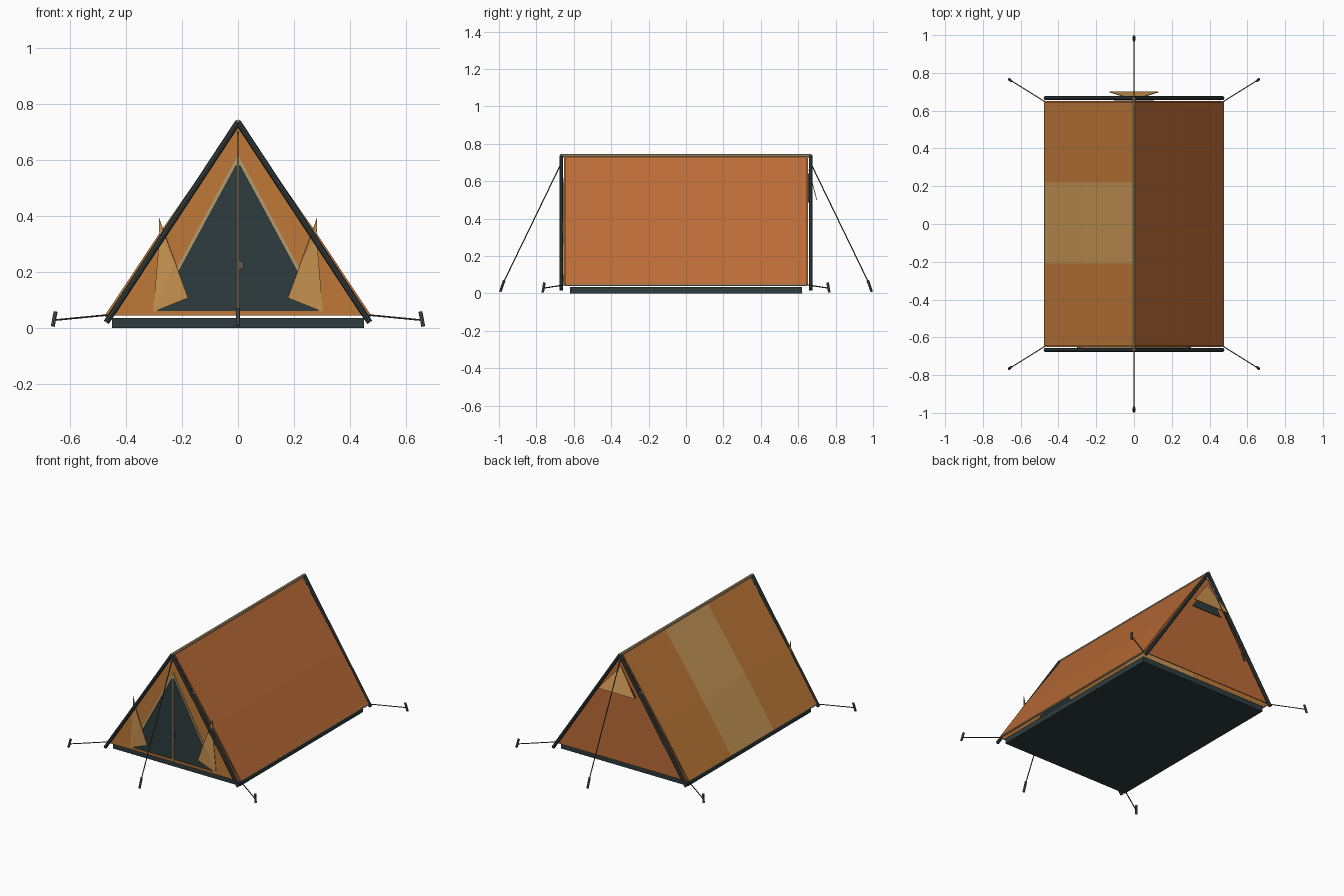
import bpy, bmesh
from mathutils import Vector

if "Cube" in bpy.data.objects:
    bpy.data.objects.remove(bpy.data.objects["Cube"])


def mat(name, r, g, b):
    m = bpy.data.materials.new(name)
    m.diffuse_color = (r, g, b, 1)
    m.use_nodes = True
    m.node_tree.nodes["Principled BSDF"].inputs["Base Color"].default_value = m.diffuse_color
    return m


RUST = mat("rust_canvas", .50, .15, .038)
OCHRE = mat("ochre_canvas", .52, .19, .04)
PATCH = mat("light_patch", .56, .30, .09)
FLAP = mat("flap_canvas", .60, .30, .085)
TAN = mat("tan_trim", .45, .33, .17)
DARK = mat("dark_mesh", .027, .045, .048)
POLE = mat("pole_metal", .035, .05, .05)
ROPE = mat("rope", .07, .065, .055)
PEG = mat("peg_metal", .10, .10, .10)


def add_mesh(name, bm, *mats):
    bmesh.ops.recalc_face_normals(bm, faces=bm.faces)
    me = bpy.data.meshes.new(name)
    bm.to_mesh(me)
    bm.free()
    ob = bpy.data.objects.new(name, me)
    bpy.context.collection.objects.link(ob)
    for m in mats:
        me.materials.append(m)
    return ob


def sheet(name, pts, faces, m, thick=.006):
    bm = bmesh.new()
    vs = [bm.verts.new(p) for p in pts]
    for f in faces:
        bm.faces.new([vs[i] for i in f])
    ob = add_mesh(name, bm, m)
    s = ob.modifiers.new("thickness", 'SOLIDIFY')
    s.thickness, s.offset = thick, 0
    return ob


def rod(name, a, b, r, m, sides=8):
    a, b = Vector(a), Vector(b)
    d = b - a
    bm = bmesh.new()
    bmesh.ops.create_cone(bm, cap_ends=True, segments=sides, radius1=r, radius2=r, depth=d.length)
    ob = add_mesh(name, bm, m)
    ob.matrix_world = d.to_track_quat('Z', 'Y').to_matrix().to_4x4()
    ob.location = (a + b) / 2
    return ob


def box(name, c, size, m):
    bm = bmesh.new()
    bmesh.ops.create_cube(bm, size=1)
    bmesh.ops.scale(bm, vec=size, verts=bm.verts)
    bmesh.ops.translate(bm, vec=c, verts=bm.verts)
    return add_mesh(name, bm, m)


# Floor
box("ground_sheet", (0, 0, .0175), (.90, 1.24, .035), DARK)

# Sloping roof panels, the left one with a light band
PROFILE = [(.002, .73), (.27, .346), (.47, .045)]


def roof(name, side, y0, y1, m):
    pts = [(side * x, y, z) for x, z in PROFILE for y in (y0, y1)]
    sheet(name, pts, [(0, 1, 3, 2), (2, 3, 5, 4)], m, .008)


roof("right_roof", 1, -.645, .645, RUST)
roof("left_roof_front", -1, -.645, -.21, OCHRE)
roof("left_roof_band", -1, -.21, .22, PATCH)
roof("left_roof_back", -1, .22, .645, OCHRE)

# Front wall framing the doorway, door mesh behind it
Y = -.648
sheet("front_wall",
      [(0, Y, .725), (-.465, Y, .045), (.465, Y, .045),
       (0, Y, .605), (-.295, Y, .06), (.295, Y, .06)],
      [(0, 1, 4, 3), (0, 3, 5, 2), (1, 2, 5, 4)], OCHRE)
sheet("door_mesh", [(0, -.645, .605), (-.295, -.645, .06), (.295, -.645, .06)], [(0, 1, 2)], DARK, .004)

# Back wall with hooded vent
sheet("back_wall", [(0, .648, .725), (-.465, .648, .045), (.465, .648, .045)], [(0, 1, 2)], RUST)
sheet("vent_mesh", [(0, .655, .64), (-.105, .655, .485), (.105, .655, .485)], [(0, 1, 2)], DARK, .004)
sheet("vent_hood", [(0, .657, .66), (-.13, .699, .50), (.13, .699, .50)], [(0, 1, 2)], FLAP, .004)

# Door zip and pull
box("door_zip", (0, -.654, .325), (.01, .006, .55), TAN)
box("zip_pull", (.012, -.66, .225), (.014, .008, .028), PEG)

for side, label in ((-1, "left"), (1, "right")):
    # Tied-back door flaps and doorway trim
    sheet(f"{label}_door_flap",
          [(side * .282, -.656, .393), (side * .26, -.662, .33), (side * .225, -.664, .236),
           (side * .178, -.658, .107), (side * .303, -.654, .057), (side * .28, -.656, .325)],
          [(0, 1, 5), (1, 2, 5), (2, 4, 5), (2, 3, 4)], FLAP, .004)
    sheet(f"{label}_door_trim",
          [(0, -.654, .618), (0, -.654, .592), (side * .288, -.654, .06), (side * .302, -.654, .06)],
          [(0, 1, 2, 3)], TAN, .004)
    # Bottom hem
    rod(f"{label}_hem", (side * .47, -.645, .045), (side * .47, .645, .045), .006, TAN)

# Ridge
rod("ridge_pole", (0, -.672, .735), (0, .672, .735), .009, TAN)

for end, place in ((-1, "front"), (1, "back")):
    # End guy line and peg
    rod(f"{place}_guy_line", (0, end * .665, .70), (0, end * .98, .05), .003, ROPE, 6)
    rod(f"{place}_peg", (0, end * .972, .07), (0, end * .993, .008), .007, PEG)
    for side, label in ((-1, "left"), (1, "right")):
        # A-frame leg, corner guy line and peg
        rod(f"{place}_{label}_pole", (0, end * .667, .735), (side * .47, end * .667, .02), .0105, POLE)
        rod(f"{place}_{label}_guy_line", (side * .468, end * .645, .046),
            (side * .655, end * .762, .028), .003, ROPE, 6)
        rod(f"{place}_{label}_peg", (side * .651, end * .757, .058),
            (side * .661, end * .766, .006), .007, PEG)
